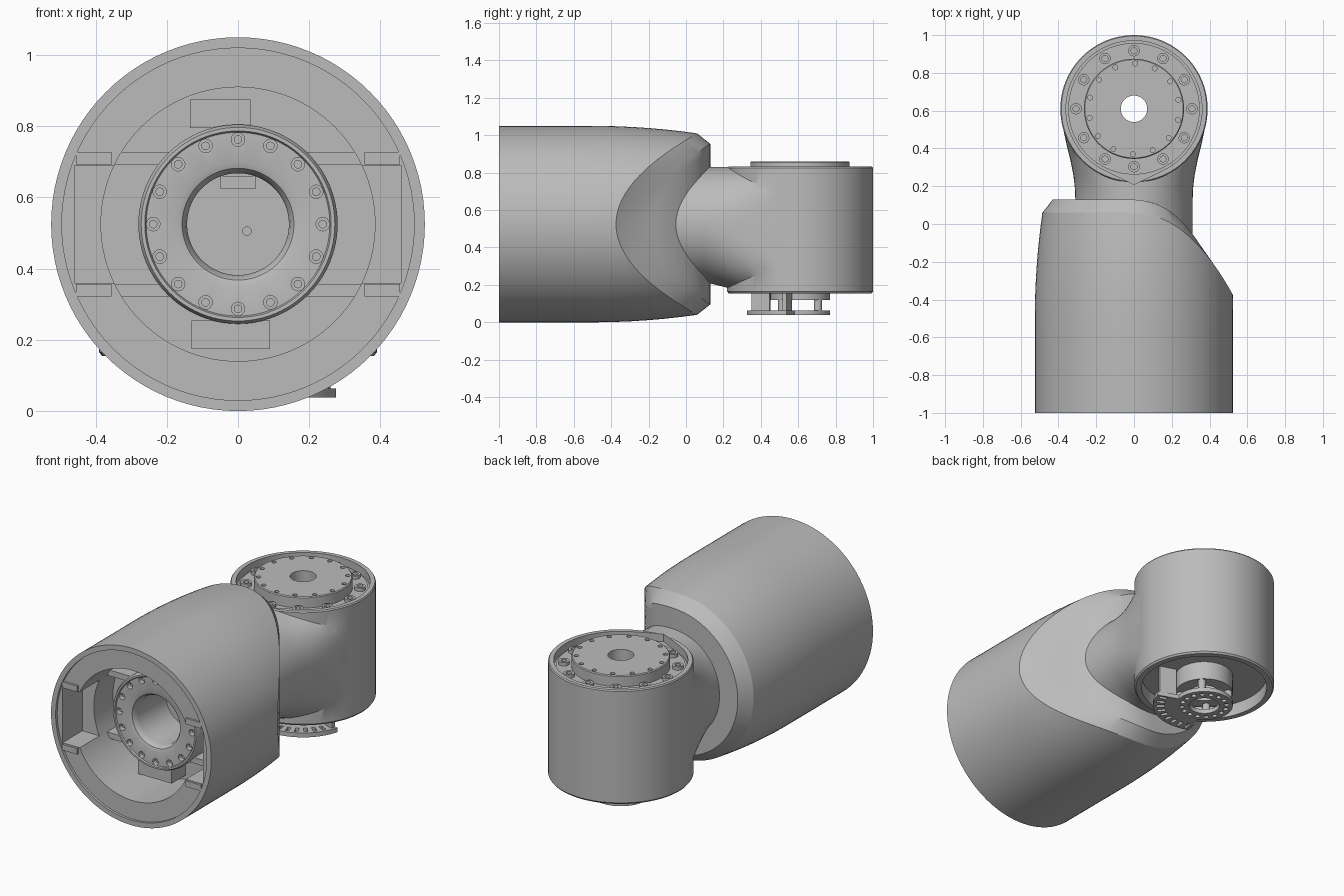
import bpy, bmesh, math
from math import sin, cos, pi, radians
from mathutils import Matrix

if "Cube" in bpy.data.objects:
    bpy.data.objects.remove(bpy.data.objects["Cube"])

GREY = (0.5, 0.5, 0.5, 1)
mat = bpy.data.materials.new("machined grey")
mat.use_nodes = True
mat.diffuse_color = GREY
mat.node_tree.nodes["Principled BSDF"].inputs["Base Color"].default_value = GREY

N = 96        # sides of the large round parts
MID = 0.525   # height of the forearm axis
JOINT = 0.61  # y of the vertical joint axis
TURN = [2 * pi * i / N for i in range(N)]


def finish(name, bm):
    bmesh.ops.recalc_face_normals(bm, faces=bm.faces)
    me = bpy.data.meshes.new(name)
    bm.to_mesh(me)
    bm.free()
    ob = bpy.data.objects.new(name, me)
    bpy.context.collection.objects.link(ob)
    me.materials.append(mat)
    return ob


def skin(bm, rings, closed=False):
    """Bridge rings of points; close the ends, or join last ring to first."""
    vs = [[bm.verts.new(p) for p in ring] for ring in rings]
    pairs = list(zip(vs, vs[1:])) + ([(vs[-1], vs[0])] if closed else [])
    for a, b in pairs:
        for i in range(len(a)):
            j = (i + 1) % len(a)
            bm.faces.new((a[i], a[j], b[j], b[i]))
    if not closed:
        bm.faces.new(vs[0])
        bm.faces.new(vs[-1])


def loft(name, rings, closed=False):
    bm = bmesh.new()
    skin(bm, rings, closed)
    return finish(name, bm)


def circle(axis, r, h, at=(0, 0), n=N):
    pts = [(at[0] + r * cos(2 * pi * i / n), at[1] + r * sin(2 * pi * i / n)) for i in range(n)]
    return [(u, h, v) if axis == "Y" else (u, v, h) for u, v in pts]


def lathe(name, axis, profile, closed=False):
    at = (0, MID) if axis == "Y" else (0, JOINT)
    return loft(name, [circle(axis, r, h, at) for r, h in profile], closed)


def pins(name, axis, count, ring_r, r, h0, h1, start=0.0):
    """A circle of small cylinders as one object."""
    c = MID if axis == "Y" else JOINT
    bm = bmesh.new()
    for k in range(count):
        a = start + 2 * pi * k / count
        at = (ring_r * cos(a), c + ring_r * sin(a))
        skin(bm, [circle(axis, r, h, at, 16) for h in (h0, h1)])
    return finish(name, bm)


def box(name, centre, size, spin=0.0):
    bm = bmesh.new()
    bmesh.ops.create_cube(bm, size=1, matrix=Matrix.Translation(centre)
                          @ Matrix.Rotation(spin, 4, "Z") @ Matrix.Diagonal((*size, 1)))
    return finish(name, bm)


def combine(ob, other, op="DIFFERENCE"):
    m = ob.modifiers.new("cut", "BOOLEAN")
    m.operation, m.object, m.solver = op, other, "EXACT"
    bpy.context.view_layer.objects.active = ob
    bpy.ops.object.modifier_apply(modifier=m.name)
    bpy.data.objects.remove(other)


# Forearm shell: tapered barrel whose end face sweeps back on the left side
def end_y(x):
    return 0.13 - 2.69 * max(0, x + 0.05) ** 2.63


def wall_r(y):
    return 0.525 - 0.04 * max(0, (y + 0.5) / 0.56) ** 2


rings = []
for k in range(13):
    ring = []
    for a in TURN:
        y = -1 + (end_y(0.45 * cos(a)) + 0.93) * k / 12
        ring.append((wall_r(y) * cos(a), y, MID + wall_r(y) * sin(a)))
    rings.append(ring)
for k in range(12, 0, -1):
    r = 0.43 * k / 12
    rings.append([(r * cos(a), end_y(r * cos(a)), MID + r * sin(a)) for a in TURN])
shell = loft("forearm_shell", rings)

# Open front: shallow lip, deep round pocket, side pockets, flange bore
combine(shell, lathe("lip_cut", "Y", [(0.495, -1.1), (0.495, -0.985)]))
combine(shell, lathe("pocket_cut", "Y", [(0.385, -1.1), (0.385, -0.62)]))
combine(shell, box("side_cut", (0, -0.95, MID), (0.92, 0.3, 0.33)))
combine(shell, lathe("bore_cut", "Y", [(0.2, -0.7), (0.2, -0.4)]))

# Ribs beside the side pockets, on the lip and on the pocket floor
for side, sx in (("left", 1), ("right", -1)):
    for level, sz in (("upper", 1), ("lower", -1)):
        z = MID + sz * 0.185
        box(f"{side}_{level}_lip_rib", (sx * 0.405, -0.9, z), (0.1, 0.195, 0.035))
        box(f"{side}_{level}_floor_rib", (sx * 0.27, -0.67, z), (0.2, 0.12, 0.035))

# Cable blocks above and below the flange
box("upper_cable_block", (-0.05, -0.68, MID + 0.31), (0.17, 0.14, 0.08))
box("lower_cable_block", (-0.02, -0.68, MID - 0.31), (0.22, 0.14, 0.08))

# Bolted flange with a rounded bore
flange = lathe("inner_flange", "Y", [
    (0.28, -0.6), (0.28, -0.765), (0.272, -0.78), (0.262, -0.78), (0.258, -0.772),
    (0.175, -0.772), (0.157, -0.766), (0.147, -0.75), (0.143, -0.73),
    (0.143, -0.45), (0.21, -0.45), (0.21, -0.6)], closed=True)
combine(flange, pins("bolt_holes", "Y", 16, 0.238, 0.019, -0.8, -0.73))
pins("flange_bolts", "Y", 16, 0.238, 0.012, -0.75, -0.72)
bore_floor = lathe("bore_floor", "Y", [(0.2, -0.47), (0.2, -0.42)])
combine(bore_floor, pins("floor_hole", "Y", 1, 0.032, 0.012, -0.5, -0.45, -0.67))
box("bore_connector", (0, -0.5, MID + 0.118), (0.1, 0.1, 0.035))

# Joint housing: upright drum blended into a round neck
housing = lathe("joint_housing", "Z", [(0.382, 0.155), (0.39, 0.165), (0.39, 0.825), (0.385, 0.832)])
neck_keys = [(-0.12, 0.31, 0.832, 0.215, 2), (0.1, 0.31, 0.832, 0.215, 2),
             (0.18, 0.312, 0.831, 0.195, 2.2), (0.26, 0.321, 0.83, 0.175, 2.6),
             (0.34, 0.337, 0.829, 0.166, 3.3), (0.42, 0.357, 0.828, 0.162, 4.5),
             (0.5, 0.374, 0.828, 0.16, 7), (0.56, 0.382, 0.827, 0.16, 10)]


def bulge(t, n):
    return math.copysign(abs(t) ** (2 / n), t)


neck = loft("neck", [[(w * bulge(cos(a), n), y, (top + low) / 2 + (top - low) / 2 * bulge(sin(a), n))
                      for a in TURN] for y, w, top, low, n in neck_keys])
combine(housing, neck, "UNION")

# Teardrop recess on top, round recess below, cable hole through the middle
outline = []
for a in TURN:
    d = abs((a + pi / 2 + pi) % (2 * pi) - pi)
    r = 0.36 / cos(max(0, radians(26) - d))
    outline.append((r * cos(a), JOINT + r * sin(a)))
combine(housing, loft("top_cut", [[(x, y, z) for x, y in outline] for z in (0.785, 0.95)]))
combine(housing, lathe("bottom_cut", "Z", [(0.35, 0.1), (0.35, 0.23)]))
combine(housing, lathe("cable_cut", "Z", [(0.07, 0), (0.07, 1)]))

# Output disc and the bolts around it
disc = lathe("output_disc", "Z", [(0.07, 0.76), (0.265, 0.76), (0.265, 0.855),
                                  (0.26, 0.86), (0.07, 0.86)], closed=True)
combine(disc, pins("disc_holes", "Z", 14, 0.24, 0.013, 0.83, 0.9, 0.2))
lathe("bearing_ring", "Z", [(0.26, 0.77), (0.348, 0.77), (0.348, 0.795), (0.26, 0.795)], closed=True)
heads = pins("ring_bolts", "Z", 12, 0.307, 0.03, 0.78, 0.815)
combine(heads, pins("bolt_sockets", "Z", 12, 0.307, 0.016, 0.8, 0.85))

# Encoder under the joint: hub, posts and a slotted sector plate
lathe("encoder_hub", "Z", [(0.085, 0.12), (0.16, 0.12), (0.16, 0.24), (0.085, 0.24)], closed=True)
pins("encoder_posts", "Z", 4, 0.135, 0.022, 0.05, 0.13, pi / 4)
outline = []
for a in TURN:
    r = 0.285 if radians(245) < a < radians(348) else 0.16
    outline.append((r * cos(a), JOINT + r * sin(a)))
plate = loft("encoder_plate", [[(x, y, z) for x, y in outline] for z in (0.038, 0.064)])
combine(plate, lathe("plate_bore", "Z", [(0.085, 0), (0.085, 0.1)]))
combine(plate, pins("plate_holes", "Z", 16, 0.125, 0.014, 0, 0.1))
for k in range(9):
    a = radians(253 + 11 * k)
    combine(plate, box("slot", (0.245 * cos(a), JOINT + 0.245 * sin(a), 0.05), (0.045, 0.02, 0.1), a))
for k, a in enumerate((radians(252), radians(342))):
    box(f"plate_bracket_{k + 1}", (0.22 * cos(a), JOINT + 0.22 * sin(a), 0.145), (0.1, 0.02, 0.18), a)

# Smooth round surfaces, keep machined edges sharp
bpy.ops.object.select_all(action="DESELECT")
for ob in bpy.context.collection.objects:
    if ob.type == "MESH" and mat.name in ob.data.materials:
        ob.select_set(True)
        bpy.context.view_layer.objects.active = ob
bpy.ops.object.shade_smooth_by_angle(angle=radians(30))
